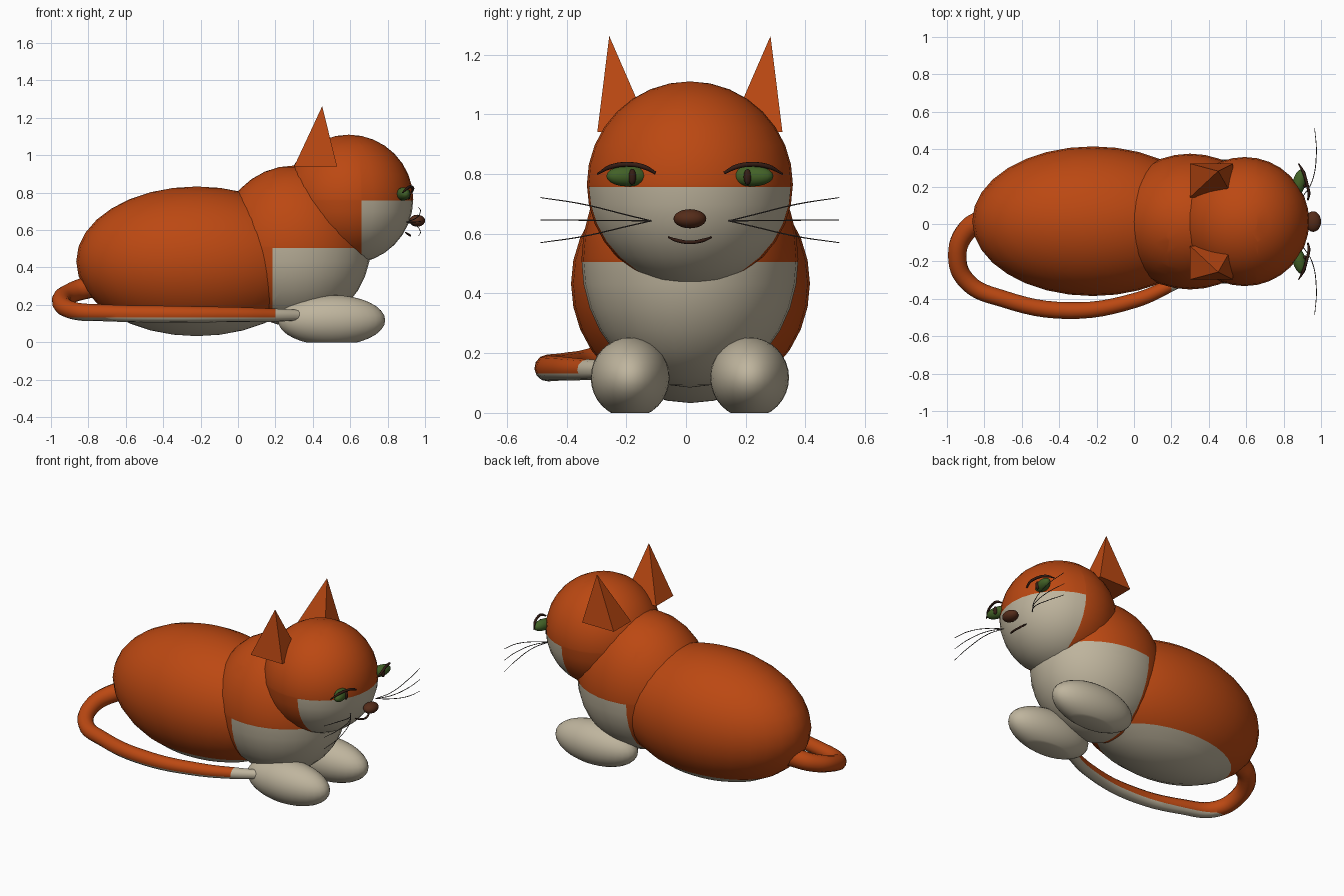
import bpy, bmesh, math
from mathutils import Matrix, Vector

cube = bpy.data.objects.get("Cube")
if cube:
    bpy.data.objects.remove(cube, do_unlink=True)

MID = 0.013  # the cat's centre line in y


def material(name, color):
    m = bpy.data.materials.new(name)
    m.use_nodes = True
    m.diffuse_color = (*color, 1)
    bsdf = m.node_tree.nodes["Principled BSDF"]
    bsdf.inputs["Base Color"].default_value = (*color, 1)
    bsdf.inputs["Roughness"].default_value = 0.8
    return m


ORANGE = material("orange fur", (0.5, 0.065, 0.006))
CREAM = material("cream fur", (0.52, 0.46, 0.34))
GREEN = material("green iris", (0.055, 0.12, 0.02))
BROWN = material("brown nose", (0.09, 0.025, 0.01))
DARK = material("dark lines", (0.035, 0.012, 0.007))
GREY = material("grey whisker", (0.06, 0.05, 0.045))


def add_mesh(name, bm, mats, smooth=True):
    me = bpy.data.meshes.new(name)
    bm.to_mesh(me)
    bm.free()
    for m in mats:
        me.materials.append(m)
    for p in me.polygons:
        p.use_smooth = smooth
    ob = bpy.data.objects.new(name, me)
    bpy.context.collection.objects.link(ob)
    return ob


def cut(bm, point, normal, clear=False):
    geom = bm.verts[:] + bm.edges[:] + bm.faces[:]
    return bmesh.ops.bisect_plane(bm, geom=geom, plane_co=point, plane_no=normal,
                                  clear_inner=clear)["geom_cut"]


def cream_patch(bm, top, back):
    """Cut along a height and a depth, then paint the lower front cream."""
    cut(bm, (0, 0, top), (0, 0, 1))
    cut(bm, (back, 0, 0), (1, 0, 0))
    for f in bm.faces:
        c = f.calc_center_median()
        f.material_index = int(c.z < top and c.x > back)


def ellipsoid_bm(center, radii, turn=0, segs=32):
    bm = bmesh.new()
    mat = Matrix.Translation(center) @ Matrix.Rotation(turn, 4, "Z") @ Matrix.Diagonal((*radii, 1))
    bmesh.ops.create_uvsphere(bm, u_segments=segs, v_segments=segs // 2, radius=1, matrix=mat)
    return bm


def ellipsoid(name, center, radii, mats, patch=None, turn=0, segs=32):
    bm = ellipsoid_bm(center, radii, turn, segs)
    if patch:
        cream_patch(bm, *patch)
    return add_mesh(name, bm, mats)


def tube(name, points, radii, depth, mats, res=6, sides=2):
    cu = bpy.data.curves.new(name, "CURVE")
    cu.dimensions = "3D"
    cu.bevel_depth, cu.bevel_resolution = depth, sides
    cu.resolution_u, cu.use_fill_caps = res, True
    sp = cu.splines.new("BEZIER")
    sp.bezier_points.add(len(points) - 1)
    for bp, co, r in zip(sp.bezier_points, points, radii):
        bp.co, bp.radius = co, r
        bp.handle_left_type = bp.handle_right_type = "AUTO"
    tmp = bpy.data.objects.new(name, cu)
    bpy.context.collection.objects.link(tmp)
    me = bpy.data.meshes.new_from_object(tmp.evaluated_get(bpy.context.evaluated_depsgraph_get()))
    bpy.data.objects.remove(tmp, do_unlink=True)
    bm = bmesh.new()
    bm.from_mesh(me)
    bpy.data.meshes.remove(me)
    for f in bm.faces:
        f.material_index = 0
    if len(mats) == 1:
        return add_mesh(name, bm, mats)
    return bm


# Torso, chest and head
FUR = [ORANGE, CREAM]
ellipsoid("body", (-0.22, 0.015, 0.433), (0.645, 0.4, 0.4), FUR, (0.15, -2))
ellipsoid("chest", (0.3, MID, 0.515), (0.41, 0.363, 0.43), FUR, (0.505, 0.185))
ellipsoid("head", (0.592, MID, 0.765), (0.345, 0.345, 0.345), FUR, (0.757, 0.66))

# Tail curling round the right side, cream beneath and at the tip
path = [(-0.78, 0.03, 0.3), (-0.89, -0.03, 0.265), (-0.945, -0.17, 0.22),
        (-0.89, -0.31, 0.172), (-0.7, -0.4, 0.157), (-0.35, -0.463, 0.15),
        (0, -0.41, 0.148), (0.2, -0.325, 0.145), (0.34, -0.25, 0.145)]
bm = tube("tail", path, [1.2, 1.1, 1, 0.95, 0.9, 0.9, 0.8, 0.7, 0.55], 0.05, FUR, sides=4)
cut(bm, (0, 0, 0.132), (0, 0, 1))
cut(bm, (0.2, 0, 0), (1, 0, 0))
for f in bm.faces:
    c = f.calc_center_median()
    f.material_index = int(c.z < 0.132 or c.x > 0.2)
add_mesh("tail", bm, FUR)

for side, s in (("left", 1), ("right", -1)):
    # Front paw, flat where it rests on the floor
    bm = ellipsoid_bm((0.5, MID + s * 0.2, 0.118), (0.287, 0.132, 0.135))
    ring = cut(bm, (0, 0, 0), (0, 0, 1), clear=True)
    sole = bmesh.ops.contextual_create(bm, geom=[e for e in ring if isinstance(e, bmesh.types.BMEdge)])
    paw = add_mesh(side + "_front_paw", bm, [CREAM])
    paw.data.set_sharp_from_angle(angle=math.radians(35))

    # Four-sided pointed ear
    bm = bmesh.new()
    base = [bm.verts.new((x, MID + s * y, 0.94))
            for x, y in ((0.3, 0.13), (0.53, 0.13), (0.53, 0.31), (0.3, 0.31))]
    tip = bm.verts.new((0.45, MID + s * 0.27, 1.262))
    bm.faces.new(base)
    for a, b in zip(base, base[1:] + base[:1]):
        bm.faces.new((a, b, tip))
    bmesh.ops.recalc_face_normals(bm, faces=bm.faces)
    add_mesh(side + "_ear", bm, [ORANGE], smooth=False)

    # Eye, slit pupil and upper lid line
    ellipsoid(side + "_eye", (0.883, MID + s * 0.208, 0.793), (0.035, 0.074, 0.035),
              [GREEN], turn=-s * 0.25, segs=20)
    ellipsoid(side + "_pupil", (0.912, MID + s * 0.193, 0.79), (0.012, 0.013, 0.027),
              [DARK], segs=12)
    lid = [(0.88, 0.31, 0.8), (0.905, 0.265, 0.824), (0.925, 0.2, 0.832),
           (0.935, 0.15, 0.822), (0.93, 0.115, 0.803)]
    tube(side + "_lid_line", [(x, MID + s * y, z) for x, y, z in lid],
         [0.4, 1, 1, 1, 0.6], 0.008, [DARK])

    # Three whiskers fanning out from one spot
    for name, rise in (("upper", 0.078), ("middle", 0.003), ("lower", -0.073)):
        pts = [(0.9, 0.13, 0), (0.95, 0.21, 0.25), (0.975, 0.36, 0.72), (0.966, 0.5, 1)]
        tube(f"{side}_{name}_whisker",
             [(x, MID + s * y, 0.643 + rise * k) for x, y, k in pts],
             [1, 1, 1, 0.7], 0.0022, [GREY], sides=1)

# Nose and mouth
ellipsoid("nose", (0.958, MID, 0.65), (0.042, 0.055, 0.032), [BROWN], segs=24)
smile = [(0.895, -0.072, 0.588), (0.91, -0.045, 0.578), (0.92, 0, 0.571),
         (0.91, 0.045, 0.578), (0.895, 0.072, 0.588)]
tube("mouth", [(x, MID + y, z) for x, y, z in smile], [0.5, 1, 1, 1, 0.5], 0.006, [DARK])
